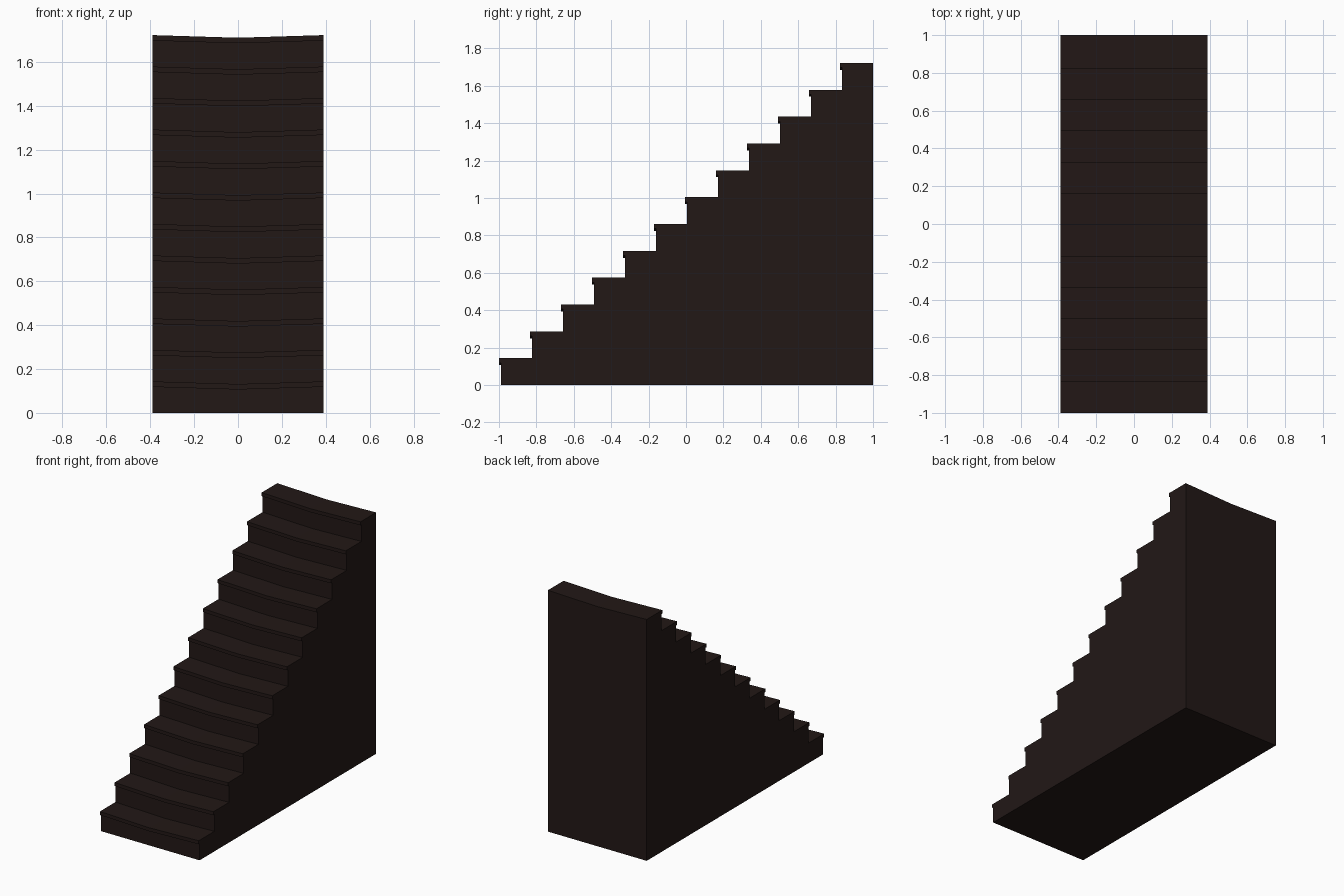
import bpy, bmesh

if "Cube" in bpy.data.objects:
    bpy.data.objects.remove(bpy.data.objects["Cube"])

STEPS, HALF_W = 12, 0.39
RISE, GOING = 1.722 / 12, 1.99 / 12
NOSE, LIP, SAG = 0.01, 0.025, 0.012

# Side profile (y, z, sags): each step has a riser and an overhanging nosing
profile = [(1.0, 0.0, False), (-1 + NOSE, 0.0, False)]
for i in range(STEPS):
    riser_y, top = -1 + NOSE + i * GOING, (i + 1) * RISE
    if i:
        profile.append((riser_y, i * RISE, True))
    profile += [(riser_y, top - LIP, True),
                (riser_y - NOSE, top - LIP, True),
                (riser_y - NOSE, top, True)]
profile.append((1.0, STEPS * RISE, True))

# Sweep the profile across the width, with worn treads dipping at the middle
bm = bmesh.new()
rows = [[bm.verts.new((x, y, z - (SAG if sags and x == 0 else 0)))
         for y, z, sags in profile] for x in (-HALF_W, 0, HALF_W)]
n = len(profile)
for a, b in zip(rows, rows[1:]):
    for i in range(n):
        j = (i + 1) % n
        bm.faces.new((a[i], a[j], b[j], b[i]))
bm.faces.new(rows[0])
bm.faces.new(rows[-1][::-1])
bmesh.ops.recalc_face_normals(bm, faces=bm.faces)

mesh = bpy.data.meshes.new("staircase")
bm.to_mesh(mesh)
bm.free()
stairs = bpy.data.objects.new("staircase", mesh)
bpy.context.collection.objects.link(stairs)

# Dark brown wood
wood = bpy.data.materials.new("dark_wood")
wood.diffuse_color = (0.016, 0.009, 0.008, 1)
wood.use_nodes = True
wood.node_tree.nodes["Principled BSDF"].inputs["Base Color"].default_value = wood.diffuse_color
mesh.materials.append(wood)
